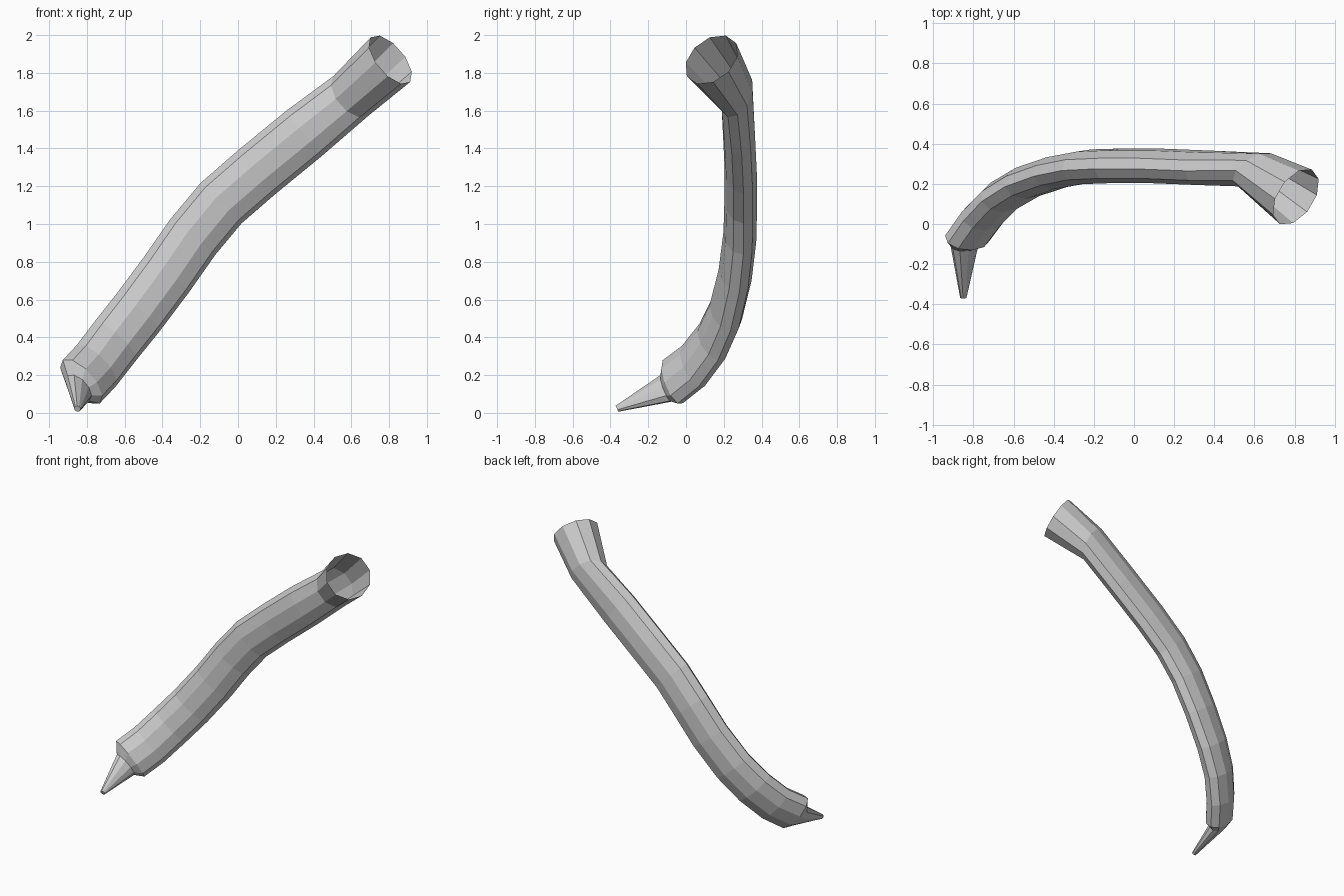
import bpy, bmesh, math
from mathutils import Vector

if "Cube" in bpy.data.objects:
    bpy.data.objects.remove(bpy.data.objects["Cube"])

SIDES = 10
HINT = Vector((-0.6, -0.1, 0.8))   # direction of the wide axis of the section


def add_ring(bm, centre, normal, wide, thick):
    n = Vector(normal).normalized()
    major = (HINT - n * HINT.dot(n)).normalized()
    minor = n.cross(major)
    return [bm.verts.new(Vector(centre)
                         + major * wide * math.cos(2 * math.pi * i / SIDES)
                         + minor * thick * math.sin(2 * math.pi * i / SIDES))
            for i in range(SIDES)]


def loft(name, rings, cap_start=False):
    bm = bmesh.new()
    loops = [add_ring(bm, *r) for r in rings]
    for a, b in zip(loops, loops[1:]):
        for i in range(SIDES):
            j = (i + 1) % SIDES
            bm.faces.new((a[i], a[j], b[j], b[i]))
    if cap_start:
        bm.faces.new(loops[0][::-1])
    bmesh.ops.recalc_face_normals(bm, faces=bm.faces)
    mesh = bpy.data.meshes.new(name)
    bm.to_mesh(mesh)
    bm.free()
    obj = bpy.data.objects.new(name, mesh)
    bpy.context.collection.objects.link(obj)
    return obj


# centre line of the flattened tube, from the curled lower end upwards
path = [Vector(p) for p in (
    (-0.83, -0.07, 0.165), (-0.75, 0.04, 0.25), (-0.65, 0.14, 0.38),
    (-0.53, 0.21, 0.53), (-0.38, 0.26, 0.73), (-0.24, 0.285, 0.93),
    (-0.09, 0.29, 1.11), (0.10, 0.29, 1.275), (0.35, 0.28, 1.48))]
end_dir = Vector((0.42, 0.75, 0.52))
tube = []
for k, p in enumerate(path):
    d = end_dir if k == 0 else path[min(k + 1, len(path) - 1)] - path[k - 1]
    tube.append((p, d, 0.153, 0.086))
mitre = ((0.60, 0.27, 1.68), (0.55, -0.65, 0.47), 0.14, 0.115)

# curved tube, mitred at the top
loft("curved_tube", tube + [mitre])

# open round socket at the top
loft("open_socket", [mitre, ((0.807, 0.135, 1.87), (0.685, -0.46, 0.57), 0.158, 0.158)])

# pointed tip on the lower end
loft("pointed_tip", [
    ((-0.85, -0.365, 0.022), (0.0, 0.9, 0.4), 0.018, 0.016),
    ((-0.845, -0.105, 0.13), (0.25, 0.85, 0.45), 0.09, 0.055),
    tube[0]], cap_start=True)
